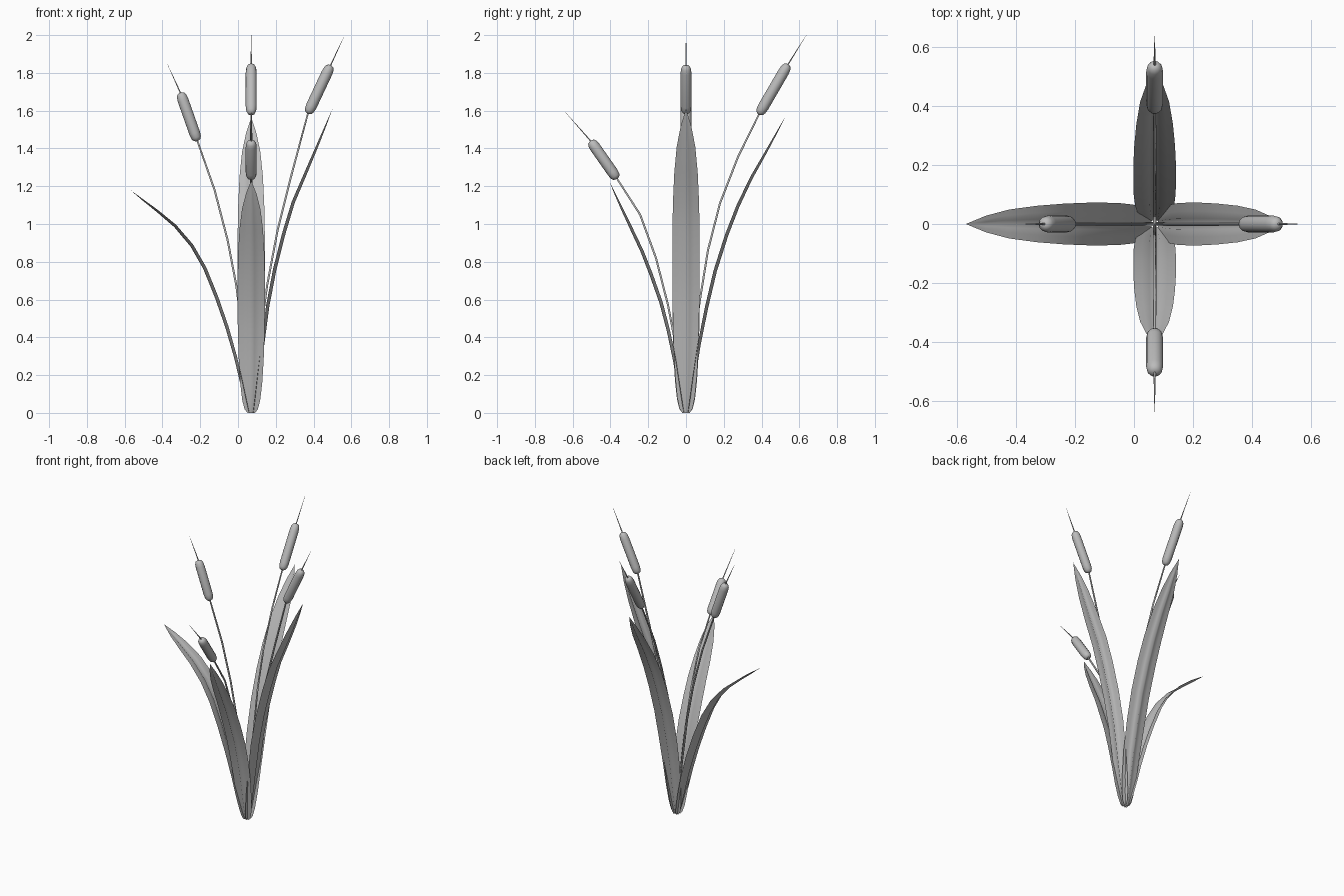
import bpy, bmesh, math
from mathutils import Vector, Matrix

if "Cube" in bpy.data.objects:
    bpy.data.objects.remove(bpy.data.objects["Cube"])

CENTRE = Vector((0.07, 0, 0))

grey = bpy.data.materials.new("plain grey")
grey.use_nodes = True
colour = (0.5, 0.5, 0.5, 1)
grey.diffuse_color = colour
grey.node_tree.nodes["Principled BSDF"].inputs["Base Color"].default_value = colour


def sample(path, t):
    """Point at fraction t of the length of a (reach, height) path."""
    pts = [Vector(p) for p in path]
    lengths = [(b - a).length for a, b in zip(pts, pts[1:])]
    left = t * sum(lengths)
    for a, b, d in zip(pts, pts[1:], lengths):
        if left <= d:
            return a.lerp(b, left / d)
        left -= d
    return pts[-1]


def sweep(name, spine, sections, angle, closed):
    """Skin cross-sections (side, inward) along a spine in a vertical plane."""
    bm = bmesh.new()
    turn = Matrix.Rotation(angle, 3, "Z")
    rows = []
    for i, (p, section) in enumerate(zip(spine, sections)):
        d = (spine[min(i + 1, len(spine) - 1)] - spine[max(i - 1, 0)]).normalized()
        row = []
        for side, inward in section:
            local = Vector((p.x - d.y * inward, side, p.y + d.x * inward))
            row.append(bm.verts.new(turn @ local + CENTRE))
        rows.append(row)
    n = len(rows[0])
    for a, b in zip(rows, rows[1:]):
        for j in range(n if closed else n - 1):
            k = (j + 1) % n
            bm.faces.new((a[j], a[k], b[k], b[j]))
    if closed:
        bm.faces.new(rows[0][::-1])
        bm.faces.new(rows[-1])
    bmesh.ops.remove_doubles(bm, verts=bm.verts, dist=0.00005)
    bmesh.ops.recalc_face_normals(bm, faces=bm.faces)
    for f in bm.faces:
        f.smooth = True
    mesh = bpy.data.meshes.new(name)
    bm.to_mesh(mesh)
    bm.free()
    mesh.materials.append(grey)
    obj = bpy.data.objects.new(name, mesh)
    bpy.context.collection.objects.link(obj)


def circle(radius, sides):
    return [(radius * math.cos(math.tau * i / sides), radius * math.sin(math.tau * i / sides))
            for i in range(sides)]


# Blade outline: fraction of length, half width
OUTLINE = [(0, .02), (.015, .035), (.05, .047), (.12, .058), (.22, .066), (.34, .071), (.46, .0725),
           (.58, .072), (.68, .069), (.78, .062), (.87, .049), (.94, .028), (1, 0)]


def leaf(name, angle, path):
    spine, sections = [], []
    for t, w in OUTLINE:
        keel = 0.25 * w
        spine.append(sample(path, t))
        sections.append([(-w, 0), (-.6 * w, -.15 * keel), (-.25 * w, -.3 * keel), (0, -keel),
                         (.25 * w, -.3 * keel), (.6 * w, -.15 * keel), (w, 0)])
    sweep(name, spine, sections, angle, False)


# Seed head outline: fraction of length, radius
HEAD = [(0, .008), (.02, .019), (.07, .026), (.16, .029), (.5, .029),
        (.84, .029), (.93, .026), (.98, .019), (1, .008)]


def reed(side, angle, path, bottom, top, tip):
    spine = [Vector(p) for p in path + [bottom, top, tip]]
    radii = [.006] * len(path) + [.005, .004, .0006]
    sweep("stem_" + side, spine, [circle(r, 6) for r in radii], angle, True)
    spine = [Vector(bottom).lerp(Vector(top), t) for t, r in HEAD]
    sweep("seed_head_" + side, spine, [circle(r, 12) for t, r in HEAD], angle, True)


LEFT, BACK, RIGHT, FRONT = 0, math.pi / 2, math.pi, -math.pi / 2

# Four folded blades arching outward
leaf("leaf_left", LEFT, [(.01, 0), (.045, .3), (.08, .58), (.125, .81), (.2, 1.085), (.315, 1.35), (.43, 1.61)])
leaf("leaf_right", RIGHT, [(.01, 0), (.07, .28), (.136, .513), (.226, .75), (.33, .93), (.433, 1.03), (.64, 1.18)])
leaf("leaf_back", BACK, [(.01, 0), (.055, .33), (.1, .56), (.159, .81), (.245, 1.053), (.34, 1.25), (.524, 1.565)])
leaf("leaf_front", FRONT, [(.01, 0), (.065, .36), (.12, .577), (.206, .82), (.307, 1.03), (.407, 1.23)])

# Four stems, each with a seed head and a spike
reed("left", LEFT, [(0, 0), (.04, .36), (.085, .68), (.14, .97), (.213, 1.26)], (.3, 1.585), (.42, 1.84), (.49, 1.99))
reed("right", RIGHT, [(0, 0), (.038, .36), (.08, .68), (.125, .915), (.194, 1.18)], (.285, 1.44), (.375, 1.695), (.443, 1.845))
reed("back", BACK, [(0, 0), (.035, .33), (.074, .6), (.116, .86), (.18, 1.11), (.275, 1.355)], (.386, 1.58), (.54, 1.845), (.637, 2))
reed("front", FRONT, [(0, 0), (.055, .36), (.095, .57), (.159, .82), (.243, 1.05)], (.365, 1.24), (.505, 1.44), (.637, 1.59))
